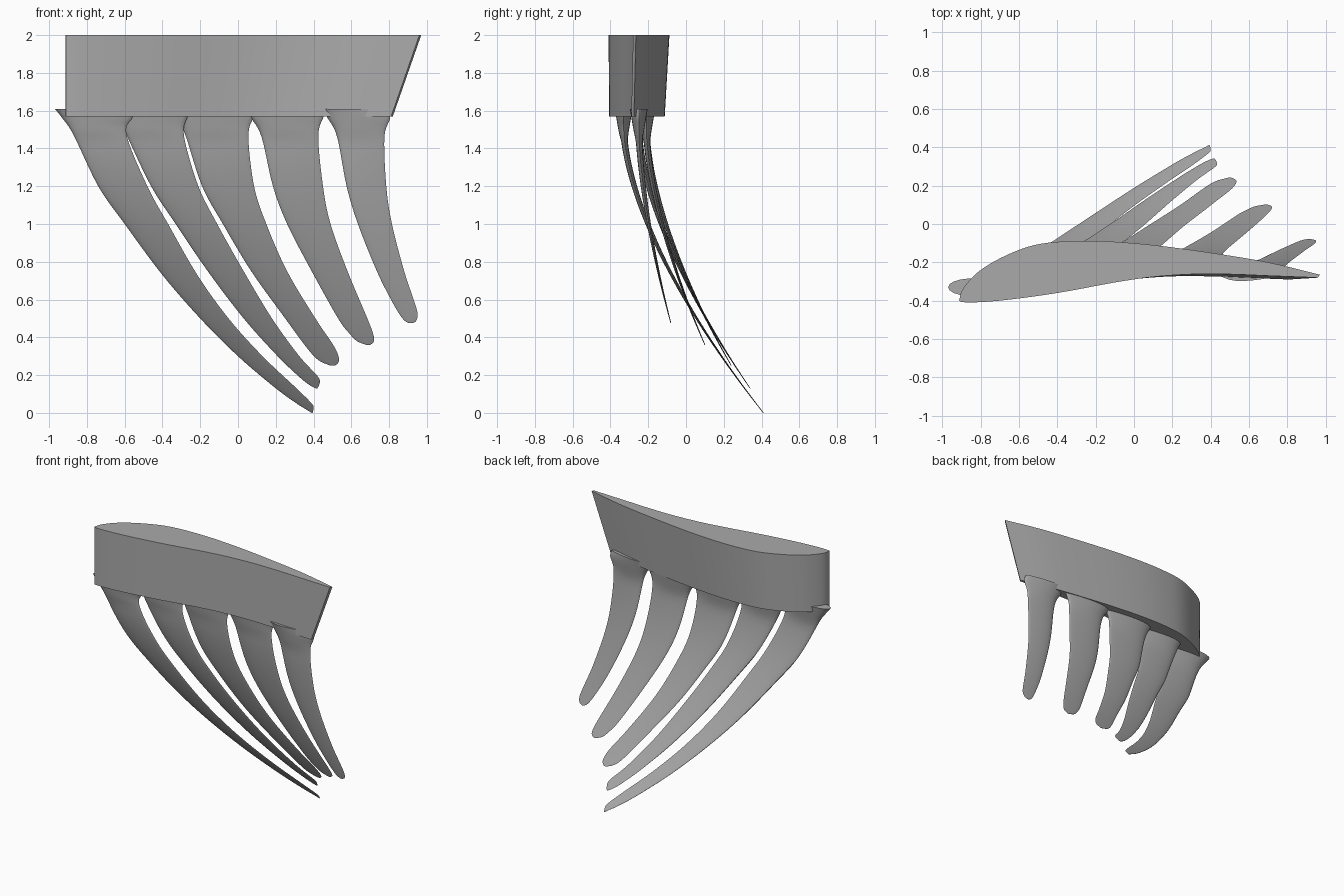
import bpy, bmesh, math

if "Cube" in bpy.data.objects:
    bpy.data.objects.remove(bpy.data.objects["Cube"], do_unlink=True)

grey = bpy.data.materials.new("plain grey")
grey.use_nodes = True
colour = (0.4, 0.4, 0.4, 1)
grey.diffuse_color = colour
grey.node_tree.nodes["Principled BSDF"].inputs["Base Color"].default_value = colour


def spline(keys, steps):
    """Smooth path through the keys, each a tuple of equal length."""
    out = []
    last = len(keys) - 1
    for i in range(last):
        a, b, c, d = keys[max(i - 1, 0)], keys[i], keys[i + 1], keys[min(i + 2, last)]
        for k in range(steps):
            t = k / steps
            out.append(tuple(
                q + t / 2 * (r - p + t * (2 * p - 5 * q + 4 * r - s + t * (3 * (q - r) + s - p)))
                for p, q, r, s in zip(a, b, c, d)))
    return out + [keys[-1]]


def loft(name, rings):
    """Skin a stack of closed rings and cap both ends."""
    bm = bmesh.new()
    rows = [[bm.verts.new(p) for p in ring] for ring in rings]
    count = len(rows[0])
    for low, high in zip(rows, rows[1:]):
        for i in range(count):
            j = (i + 1) % count
            bm.faces.new((low[i], low[j], high[j], high[i]))
    bm.faces.new(rows[0])
    bm.faces.new(rows[-1])
    bmesh.ops.recalc_face_normals(bm, faces=bm.faces)
    mesh = bpy.data.meshes.new(name)
    bm.to_mesh(mesh)
    bm.free()
    mesh.materials.append(grey)
    obj = bpy.data.objects.new(name, mesh)
    bpy.context.collection.objects.link(obj)
    bpy.ops.object.select_all(action='DESELECT')
    obj.select_set(True)
    bpy.context.view_layer.objects.active = obj
    bpy.ops.object.shade_smooth_by_angle(angle=math.radians(35))
    return obj


# Wing block: cambered aerofoil that shrinks toward its lower end
outline = spline([
    (0.97, -0.265), (0.7, -0.2), (0.4, -0.15), (0.1, -0.11), (-0.15, -0.09),
    (-0.35, -0.09), (-0.52, -0.11), (-0.67, -0.165), (-0.8, -0.24), (-0.88, -0.32),
    (-0.908, -0.38), (-0.89, -0.408), (-0.7, -0.4), (-0.4, -0.36), (-0.1, -0.305),
    (0.1, -0.276), (0.3, -0.262), (0.5, -0.262), (0.7, -0.27), (0.96, -0.28)], 5)
nose_x, nose_y = -0.908, -0.4


def block_ring(z, scale):
    return [(nose_x + (x - nose_x) * scale, nose_y + (y - nose_y) * scale, z) for x, y in outline]


loft("wing_block", [block_ring(1.57, 0.92), block_ring(2, 1)])


def feather(name, root_y, tip_y, keys):
    """Thin swept blade; keys hold height, right edge and left edge."""
    tip_z = keys[-1][0]
    rings = []
    for z, x0, x1 in spline(keys, 6):
        s = max(0, (1.5 - z) / (1.5 - tip_z))
        y = root_y + (tip_y - root_y) * min(s, 1) ** 1.6
        # blade thins to the tip and swells into its root
        thick = 0.004 + 0.03 * (1 - min(s, 1)) + 0.055 * max(0, (z - 1.44) / 0.17)
        mid, half = (x0 + x1) / 2, (x1 - x0) / 2
        ring = []
        for i in range(24):
            a = math.tau * i / 24
            belly = math.sin(a) * (1 - 0.4 * math.cos(a))
            ring.append((mid + half * math.cos(a), y + thick / 2 * belly, z))
        rings.append(ring)
    return loft(name, rings)


# Five feathers, from the nose to the trailing edge
feather("feather_nose", -0.33, 0.41, [
    (1.61, -0.97, -0.53), (1.56, -0.93, -0.56), (1.47, -0.87, -0.59), (1.2, -0.74, -0.48),
    (1, -0.6, -0.37), (0.73, -0.4, -0.215), (0.5, -0.2, -0.05), (0.3, 0, 0.13),
    (0.13, 0.2, 0.31), (0.05, 0.31, 0.39), (0.025, 0.35, 0.4), (0, 0.39, 0.395)])
feather("feather_second", -0.25, 0.34, [
    (1.61, -0.67, -0.23), (1.56, -0.63, -0.27), (1.46, -0.585, -0.285), (1.2, -0.46, -0.21),
    (1, -0.33, -0.11), (0.75, -0.16, 0.03), (0.5, 0.03, 0.18), (0.3, 0.21, 0.325),
    (0.19, 0.325, 0.425), (0.15, 0.375, 0.43), (0.13, 0.41, 0.42)])
feather("feather_middle", -0.21, 0.24, [
    (1.61, -0.35, 0.11), (1.56, -0.32, 0.08), (1.46, -0.275, 0.055), (1.2, -0.19, 0.085),
    (1, -0.08, 0.15), (0.75, 0.07, 0.26), (0.5, 0.25, 0.41), (0.35, 0.36, 0.51),
    (0.28, 0.425, 0.535), (0.25, 0.49, 0.515)])
feather("feather_fourth", -0.21, 0.1, [
    (1.61, 0.04, 0.48), (1.56, 0.07, 0.45), (1.46, 0.125, 0.425), (1.2, 0.185, 0.45),
    (1, 0.26, 0.49), (0.75, 0.39, 0.58), (0.5, 0.53, 0.685), (0.42, 0.59, 0.715),
    (0.38, 0.63, 0.72), (0.36, 0.68, 0.7)])
feather("feather_trailing", -0.25, -0.08, [
    (1.61, 0.445, 0.79), (1.56, 0.475, 0.805), (1.46, 0.525, 0.775), (1.2, 0.575, 0.785),
    (1, 0.635, 0.815), (0.75, 0.735, 0.88), (0.6, 0.81, 0.93), (0.53, 0.85, 0.95),
    (0.49, 0.88, 0.945), (0.475, 0.905, 0.925)])
